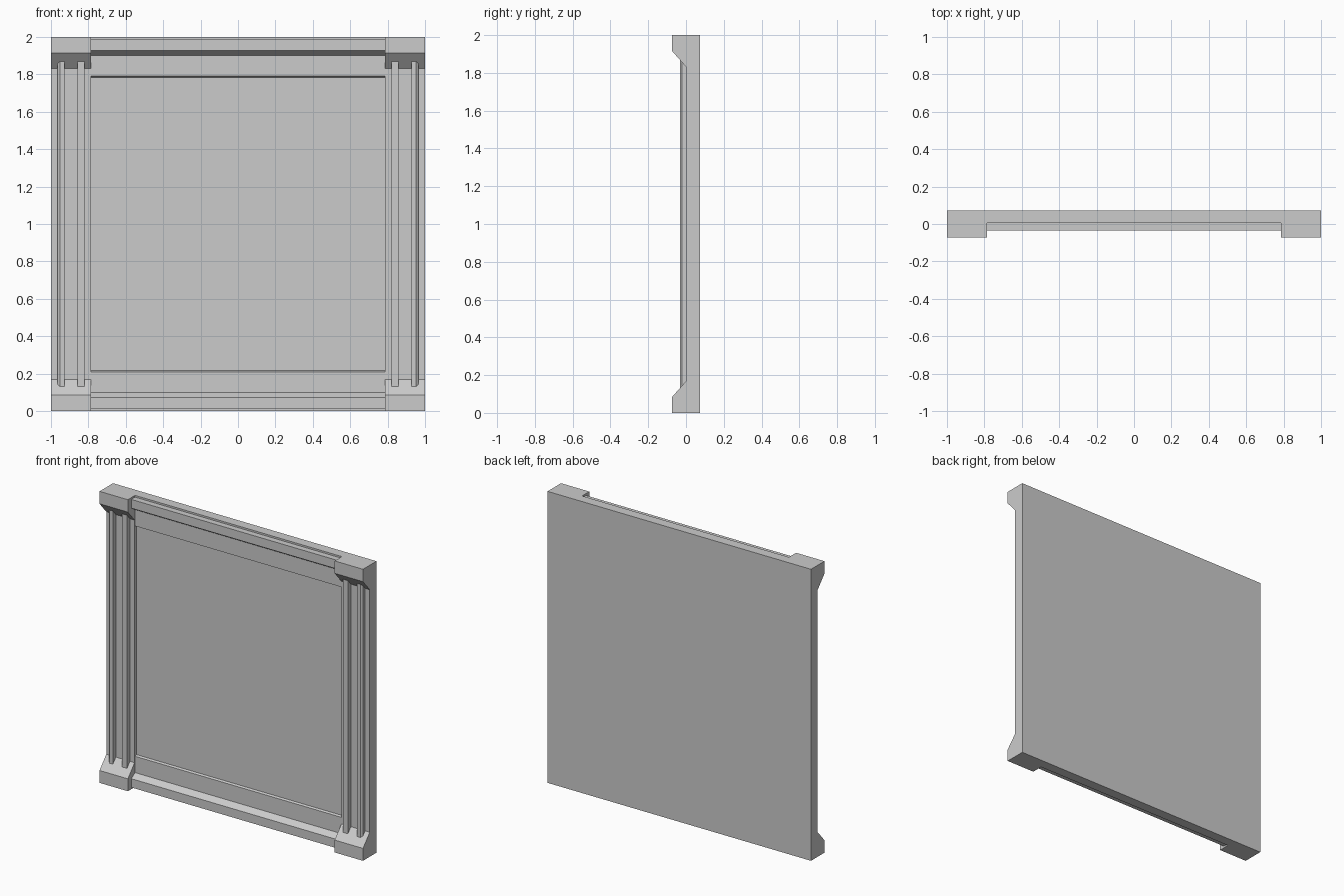
import bpy, bmesh

cube = bpy.data.objects.get("Cube")
if cube:
    bpy.data.objects.remove(cube, do_unlink=True)

grey = bpy.data.materials.new("plain grey")
grey.use_nodes = True
COLOUR = (0.6, 0.6, 0.6, 1)
grey.diffuse_color = COLOUR
grey.node_tree.nodes["Principled BSDF"].inputs["Base Color"].default_value = COLOUR

BACK, FRONT = 0.073, -0.073
INNER = 0.785          # where the pillars meet the middle


def extrude(name, outline, to_point, start, end):
    """Sweep a 2D outline between two positions along the remaining axis."""
    bm = bmesh.new()
    rings = [[bm.verts.new(to_point(a, b, t)) for a, b in outline] for t in (start, end)]
    bm.faces.new(rings[0])
    bm.faces.new(rings[1])
    n = len(outline)
    for i in range(n):
        j = (i + 1) % n
        bm.faces.new((rings[0][i], rings[0][j], rings[1][j], rings[1][i]))
    bmesh.ops.recalc_face_normals(bm, faces=bm.faces)
    mesh = bpy.data.meshes.new(name)
    bm.to_mesh(mesh)
    bm.free()
    mesh.materials.append(grey)
    obj = bpy.data.objects.new(name, mesh)
    bpy.context.collection.objects.link(obj)
    return obj


def along_x(y, z, x):
    return (x, y, z)


def along_z(x, y, z):
    return (x, y, z)


def mirrored(half):
    """Complete a side profile by reflecting it about mid height."""
    return half + [(y, 2 - z) for y, z in reversed(half)]


# Middle wall: stepped rails at top and bottom around a recessed panel
wall = mirrored([
    (BACK, 0), (0.005, 0), (0.005, 0.012), (-0.036, 0.012), (-0.036, 0.072),
    (0.005, 0.098), (0.005, 0.21), (0.02, 0.216),
])
extrude("middle_wall", wall, along_x, -INNER, INNER)

# Pillars with flared foot and head
pillar = mirrored([(BACK, 0), (FRONT, 0), (FRONT, 0.085), (0, 0.168)])

# Raised ribs, the outer one chamfered on its outer edge
inner_rib = [(0.82, 0.01), (0.82, -0.032), (0.857, -0.032), (0.857, 0.01)]
outer_rib = [(0.927, 0.01), (0.927, -0.032), (0.953, -0.032), (0.965, -0.022), (0.965, 0.01)]

for side, s in (("left", 1), ("right", -1)):
    extrude(side + "_pillar", pillar, along_x, s * INNER, s)
    for label, rib in (("inner", inner_rib), ("outer", outer_rib)):
        extrude(f"{side}_{label}_rib", [(s * x, y) for x, y in rib], along_z, 0.13, 1.87)
